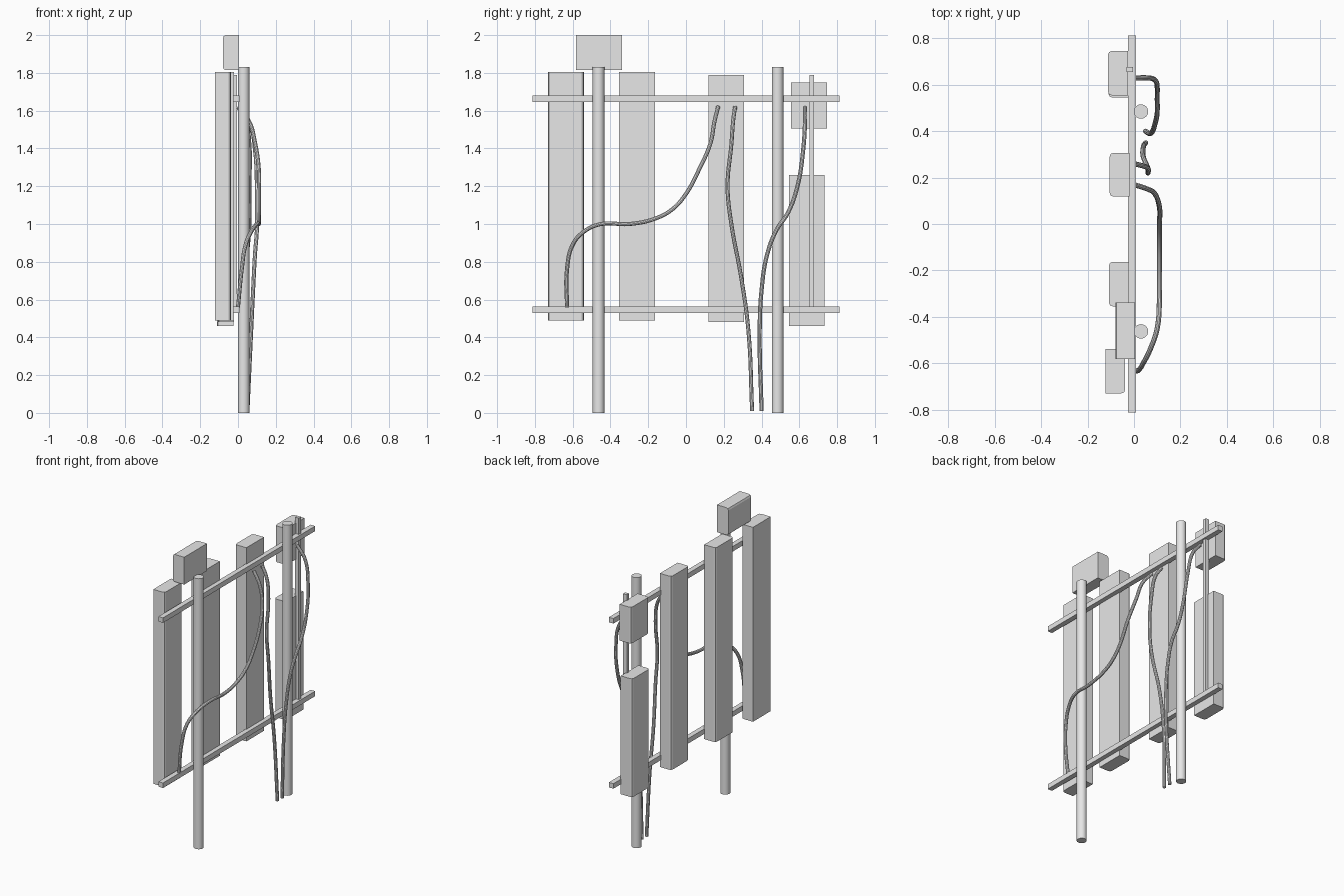
import bpy
import bmesh
from mathutils import Vector

cube = bpy.data.objects.get("Cube")
if cube:
    bpy.data.objects.remove(cube, do_unlink=True)

grey = bpy.data.materials.new("plain_grey")
grey.use_nodes = True
grey.diffuse_color = (0.8, 0.8, 0.8, 1)
grey.node_tree.nodes["Principled BSDF"].inputs["Base Color"].default_value = (0.8, 0.8, 0.8, 1)


def add_mesh(name, bm):
    mesh = bpy.data.meshes.new(name)
    bmesh.ops.recalc_face_normals(bm, faces=bm.faces)
    bm.to_mesh(mesh)
    bm.free()
    mesh.materials.append(grey)
    obj = bpy.data.objects.new(name, mesh)
    bpy.context.collection.objects.link(obj)
    return obj


def shade_smooth(obj):
    bpy.ops.object.select_all(action="DESELECT")
    obj.select_set(True)
    bpy.context.view_layer.objects.active = obj
    bpy.ops.object.shade_smooth_by_angle()


def box(name, xs, ys, zs, round_axis=None, side=-1):
    """Box from its limits; the edges along round_axis on one x side get rounded."""
    bm = bmesh.new()
    bmesh.ops.create_cube(bm, size=1)
    limits = (xs, ys, zs)
    for v in bm.verts:
        v.co = Vector([lim[0] if c < 0 else lim[1] for c, lim in zip(v.co, limits)])
    if round_axis is not None:
        face_x = xs[0] if side < 0 else xs[1]
        edges = []
        for e in bm.edges:
            a, b = (v.co for v in e.verts)
            on_face = abs(a.x - face_x) + abs(b.x - face_x) < 1e-5
            if on_face and abs(a[round_axis] - b[round_axis]) > 1e-5:
                edges.append(e)
        bmesh.ops.bevel(bm, geom=edges, offset=0.016, segments=2,
                        profile=0.5, affect="EDGES")
    return add_mesh(name, bm)


def post(name, x, y, radius, height):
    bm = bmesh.new()
    bmesh.ops.create_cone(bm, cap_ends=True, segments=24, radius1=radius,
                          radius2=radius, depth=height)
    bmesh.ops.translate(bm, verts=bm.verts, vec=(x, y, height / 2))
    shade_smooth(add_mesh(name, bm))


def cable(name, points, radius=0.011):
    """Round tube through the given points."""
    curve = bpy.data.curves.new(name, "CURVE")
    curve.dimensions = "3D"
    curve.bevel_depth = radius
    curve.bevel_resolution = 3
    curve.resolution_u = 6
    curve.use_fill_caps = True
    curve.materials.append(grey)
    spline = curve.splines.new("BEZIER")
    spline.bezier_points.add(len(points) - 1)
    for bp, p in zip(spline.bezier_points, points):
        bp.co = p
        bp.handle_left_type = bp.handle_right_type = "AUTO"
    obj = bpy.data.objects.new(name, curve)
    bpy.context.collection.objects.link(obj)
    bpy.ops.object.select_all(action="DESELECT")
    obj.select_set(True)
    bpy.context.view_layer.objects.active = obj
    bpy.ops.object.convert(target="MESH")
    shade_smooth(bpy.context.object)


# Standing poles
post("front_post", 0.03, -0.463, 0.031, 1.83)
post("back_post", 0.03, 0.485, 0.031, 1.83)

# Horizontal rails and the slim upright between them
for rail_name, z in (("lower_rail", 0.545), ("upper_rail", 1.662)):
    box(rail_name, (-0.026, 0.008), (-0.813, 0.813), (z - 0.017, z + 0.017))
box("slim_upright", (-0.032, -0.004), (0.655, 0.678), (0.54, 1.79))

# Tall panels with rounded upright edges
box("front_panel", (-0.123, -0.038), (-0.73, -0.54), (0.49, 1.805), 2, 1)
box("second_panel", (-0.108, -0.022), (-0.355, -0.163), (0.49, 1.805), 2)
box("third_panel", (-0.105, -0.02), (0.118, 0.307), (0.48, 1.79), 2)
box("short_panel", (-0.11, -0.024), (0.545, 0.732), (0.46, 1.26), 2)
box("small_upper_panel", (-0.112, -0.026), (0.555, 0.746), (1.505, 1.75), 2)

# Box above the front post
box("top_box", (-0.08, 0.005), (-0.582, -0.339), (1.815, 2.0), 1)

# Hanging cables
cable("long_cable", [
    (0.0, -0.63, 0.56), (0.02, -0.63, 0.76), (0.04, -0.60, 0.89),
    (0.07, -0.54, 0.96), (0.1, -0.45, 1.0), (0.11, -0.3, 1.0),
    (0.11, -0.16, 1.03), (0.11, -0.07, 1.08), (0.11, 0.0, 1.16),
    (0.11, 0.07, 1.29), (0.09, 0.13, 1.43), (0.06, 0.15, 1.54),
    (0.0, 0.17, 1.62)])
cable("middle_cable", [
    (0.0, 0.26, 1.62), (0.04, 0.25, 1.55), (0.06, 0.24, 1.42),
    (0.06, 0.22, 1.2), (0.06, 0.24, 1.0), (0.04, 0.29, 0.73),
    (0.04, 0.33, 0.44), (0.05, 0.35, 0.01)])
cable("back_cable", [
    (0.0, 0.63, 1.62), (0.06, 0.63, 1.54), (0.09, 0.62, 1.39),
    (0.1, 0.59, 1.2), (0.1, 0.54, 1.06), (0.1, 0.48, 0.97),
    (0.09, 0.43, 0.84), (0.08, 0.4, 0.65), (0.07, 0.39, 0.44),
    (0.05, 0.4, 0.01)])
